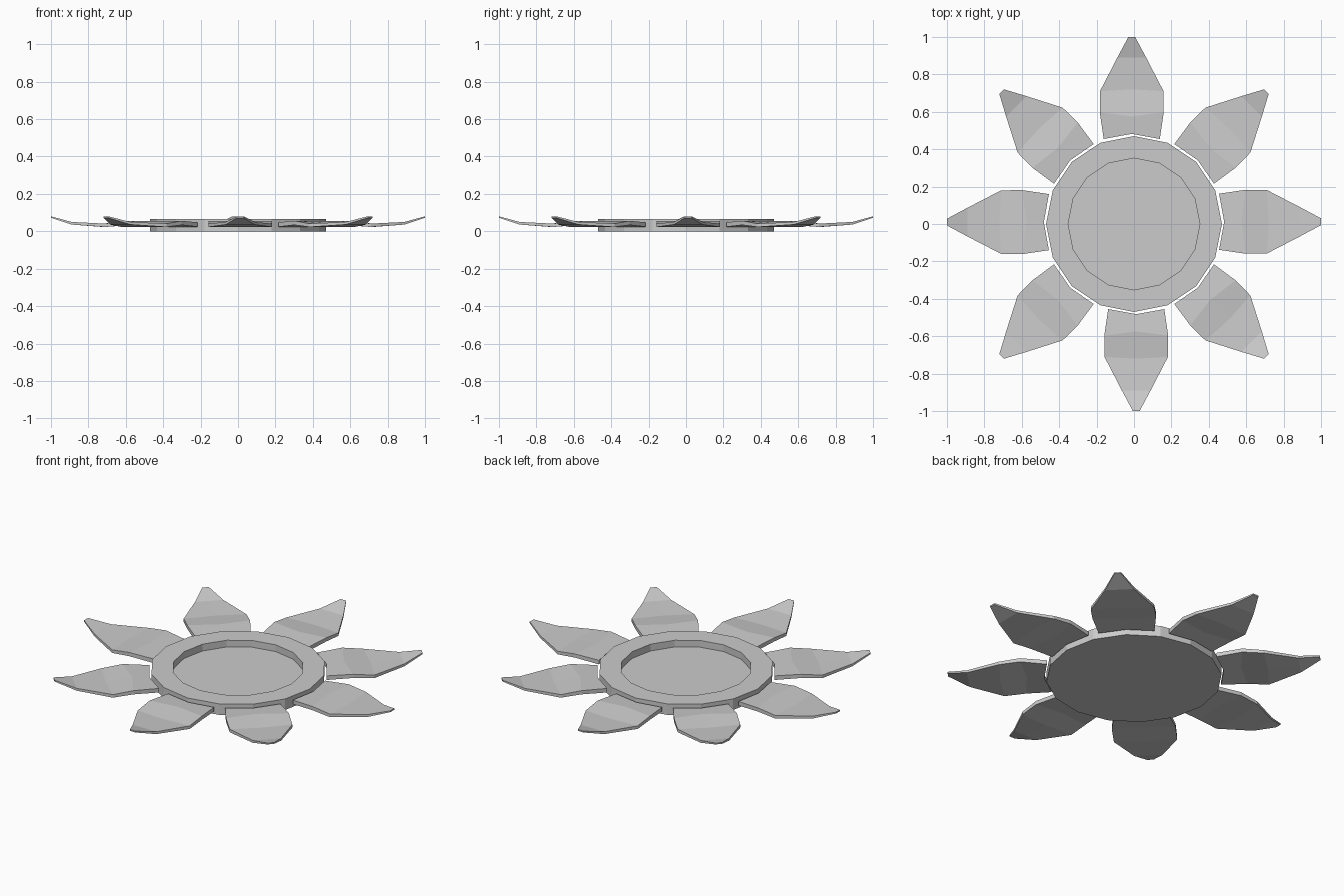
import bpy, bmesh, math
from mathutils import Matrix

if "Cube" in bpy.data.objects:
    bpy.data.objects.remove(bpy.data.objects["Cube"])

SIDES = 16


def make_object(name, bm):
    bmesh.ops.recalc_face_normals(bm, faces=bm.faces)
    mesh = bpy.data.meshes.new(name)
    bm.to_mesh(mesh)
    bm.free()
    obj = bpy.data.objects.new(name, mesh)
    bpy.context.collection.objects.link(obj)
    return obj


# Shallow round dish: stacked rings (radius, z), capped at both ends
def dish(name, profile):
    bm = bmesh.new()
    rings = []
    for r, z in profile:
        rings.append([bm.verts.new((r * math.cos(2 * math.pi * i / SIDES),
                                    r * math.sin(2 * math.pi * i / SIDES), z))
                      for i in range(SIDES)])
    for a, b in zip(rings, rings[1:]):
        for i in range(SIDES):
            j = (i + 1) % SIDES
            bm.faces.new((a[i], a[j], b[j], b[i]))
    bm.faces.new(rings[0])
    bm.faces.new(rings[-1])
    return make_object(name, bm)


# Petal stations: edge distance, middle distance, half width, top z, thickness
PETAL = [
    (0.455, 0.482, 0.150, 0.048, 0.024),
    (0.597, 0.575, 0.171, 0.056, 0.022),
    (0.710, 0.720, 0.170, 0.041, 0.018),
    (0.890, 0.890, 0.077, 0.050, 0.014),
    (1.000, 1.000, 0.018, 0.080, 0.008),
]


def petal(name, angle, shift):
    bm = bmesh.new()
    loops = []
    for edge, mid, w, z, t in PETAL:
        across = [(edge, -w), (mid, 0), (edge, w)]
        top = [bm.verts.new((x, y + shift, z)) for x, y in across]
        low = [bm.verts.new((x, y + shift, z - t)) for x, y in reversed(across)]
        loops.append(top + low)
    for a, b in zip(loops, loops[1:]):
        for i in range(6):
            j = (i + 1) % 6
            bm.faces.new((a[i], a[j], b[j], b[i]))
    for end in (loops[0], loops[-1]):
        bm.faces.new((end[0], end[1], end[4], end[5]))
        bm.faces.new((end[1], end[2], end[3], end[4]))
    bm.transform(Matrix.Rotation(angle, 4, 'Z'))
    return make_object(name, bm)


# Flower centre with raised rim
dish("flower_centre", [(0.47, 0.0), (0.47, 0.065), (0.352, 0.065), (0.352, 0.025)])

# Eight petals; the straight ones sit slightly off axis
SHIFTS = [0.012, 0, 0.012, 0, -0.01, 0, 0.012, 0]
for k, s in enumerate(SHIFTS):
    petal(f"petal_{k + 1}", k * math.pi / 4, s)
